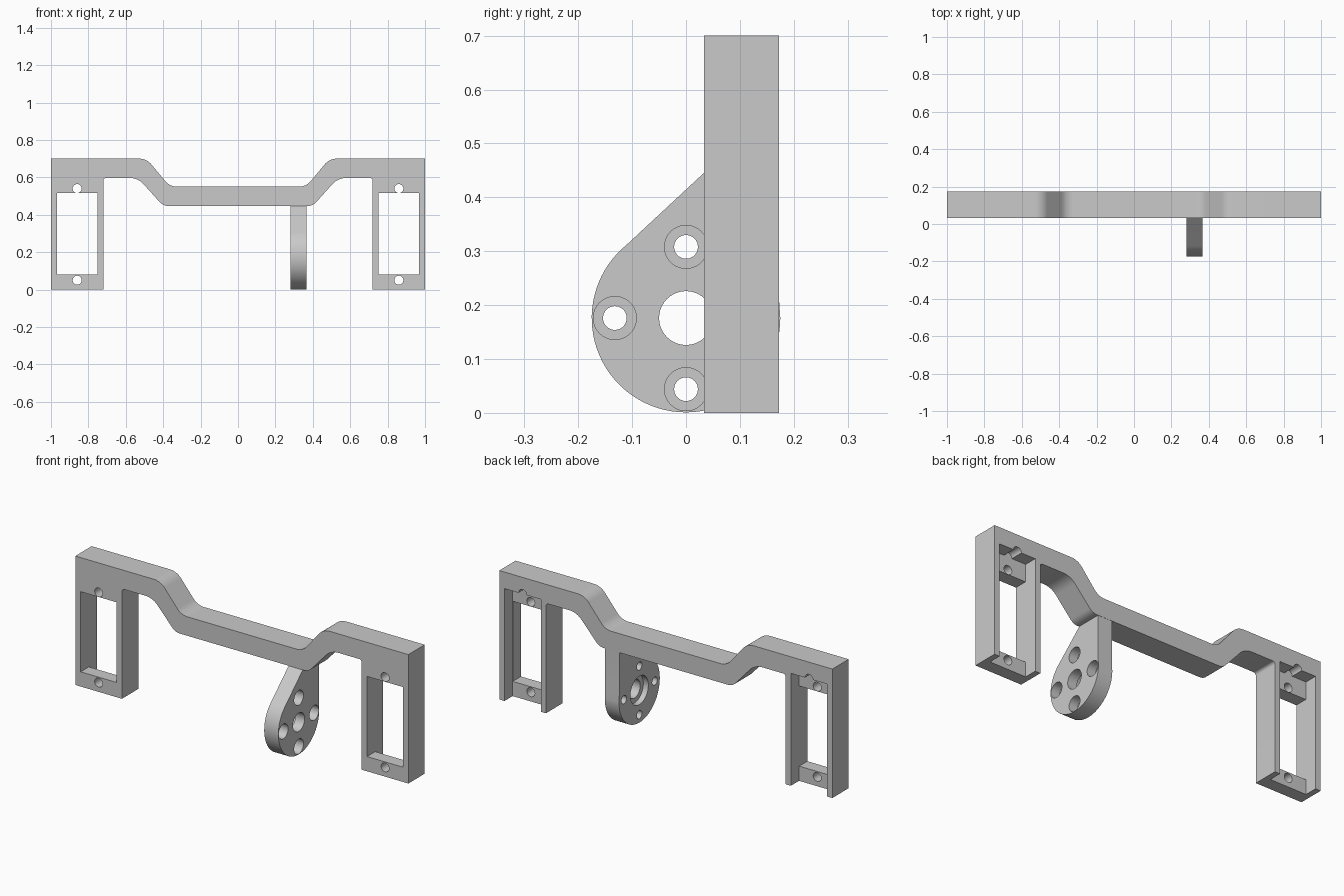
import bpy
import bmesh
from math import cos, sin, tan, radians, pi
from mathutils import Vector, Matrix

if "Cube" in bpy.data.objects:
    bpy.data.objects.remove(bpy.data.objects["Cube"])

grey = bpy.data.materials.new("plain grey")
grey.use_nodes = True
colour = (0.59, 0.59, 0.59, 1)
grey.diffuse_color = colour
grey.node_tree.nodes["Principled BSDF"].inputs["Base Color"].default_value = colour

FRONT, BACK = 0.033, 0.173      # depth of the beam
PLATE = 0.103                   # rear face of the mounting plates


def make_object(name, bm):
    bmesh.ops.recalc_face_normals(bm, faces=bm.faces)
    mesh = bpy.data.meshes.new(name)
    bm.to_mesh(mesh)
    bm.free()
    mesh.materials.append(grey)
    obj = bpy.data.objects.new(name, mesh)
    bpy.context.collection.objects.link(obj)
    return obj


def prism(name, points, offset):
    """Extrude a closed loop of 3D points."""
    bm = bmesh.new()
    face = bm.faces.new([bm.verts.new(p) for p in points])
    out = bmesh.ops.extrude_face_region(bm, geom=[face], use_keep_orig=True)
    moved = [v for v in out["geom"] if isinstance(v, bmesh.types.BMVert)]
    bmesh.ops.translate(bm, verts=moved, vec=offset)
    return make_object(name, bm)


def box(x0, x1, y0, y1, z0, z1):
    loop = [(x0, y0, z0), (x1, y0, z0), (x1, y0, z1), (x0, y0, z1)]
    return prism("cutter", loop, (0, y1 - y0, 0))


def rod(axis, centre, radius, length):
    turn = Matrix.Rotation(pi / 2, 4, 'Y' if axis == 'X' else 'X')
    bm = bmesh.new()
    bmesh.ops.create_cone(bm, cap_ends=True, segments=40, radius1=radius,
                          radius2=radius, depth=length,
                          matrix=Matrix.Translation(centre) @ turn)
    return make_object("cutter", bm)


def cut(obj, cutters):
    bpy.context.view_layer.objects.active = obj
    for cutter in cutters:
        cutter.hide_render = True
        mod = obj.modifiers.new("cut", 'BOOLEAN')
        mod.operation = 'DIFFERENCE'
        mod.solver = 'EXACT'
        mod.object = cutter
        bpy.ops.object.modifier_apply(modifier=mod.name)
        bpy.data.objects.remove(cutter)


def smooth(obj):
    bpy.ops.object.select_all(action='DESELECT')
    obj.select_set(True)
    bpy.context.view_layer.objects.active = obj
    bpy.ops.object.shade_smooth_by_angle(angle=radians(30))


def rounded(corners, steps=8):
    """Round each (x, z, radius) corner of a closed outline."""
    result = []
    for i, (x, z, r) in enumerate(corners):
        p = Vector((x, z))
        if r == 0:
            result.append(p)
            continue
        a = (Vector(corners[i - 1][:2]) - p).normalized()
        b = (Vector(corners[(i + 1) % len(corners)][:2]) - p).normalized()
        half_angle = a.angle(b) / 2
        centre = p + (a + b).normalized() * (r / sin(half_angle))
        start = p + a * (r / tan(half_angle)) - centre
        end = p + b * (r / tan(half_angle)) - centre
        for k in range(steps + 1):
            spoke = start.lerp(end, k / steps).normalized()
            result.append(centre + spoke * r)
    return result


# Beam with both end frames, from one mirrored outline
half = [(0.364, 0.55, 0.08), (0.489, 0.70, 0.085), (1, 0.70, 0), (1, 0, 0),
        (0.72, 0, 0), (0.72, 0.597, 0.015), (0.535, 0.597, 0.10),
        (0.40, 0.447, 0.06)]
outline = rounded(half + [(-x, z, r) for x, z, r in reversed(half)])
beam = prism("beam_with_end_frames", [(p.x, FRONT, p.y) for p in outline],
             (0, BACK - FRONT, 0))

# Windows, rear recesses, cable notches and screw holes in the frames
cutters = []
for side in (-1, 1):
    x = side * 0.86
    cutters += [box(x - 0.108, x + 0.108, -0.1, 0.3, 0.08, 0.515),
                box(x - 0.109, x + 0.109, PLATE, 0.3, -0.1, 0.61),
                rod('Y', (x, PLATE + 0.1, 0.61), 0.024, 0.2)]
    cutters += [rod('Y', (x, 0.1, z), 0.024, 0.4) for z in (0.05, 0.54)]
cut(beam, cutters)
smooth(beam)

# Teardrop bracket hanging under the beam
HUB, RADIUS = 0.176, 0.175
LEFT, RIGHT = 0.28, 0.365
arc = [radians(-231 * k / 56) for k in range(57)]
profile = [(RADIUS * cos(a), HUB + RADIUS * sin(a)) for a in arc]
profile += [(0.034, 0.446), (0.034, 0.47), (0.172, 0.47), (0.172, 0.22)]
bracket = prism("hanging_bracket", [(LEFT, y, z) for y, z in profile],
                (RIGHT - LEFT, 0, 0))

# Centre bore, counterbored from the inner side
cutters = [rod('X', (0.32, 0, HUB), 0.05, 0.3),
           rod('X', (LEFT, 0, HUB), 0.077, 0.06)]
# Ring of four screw holes, counterbored from the outer side
for k in range(4):
    y, z = 0.132 * cos(k * pi / 2), HUB + 0.132 * sin(k * pi / 2)
    cutters += [rod('X', (0.32, y, z), 0.022, 0.3),
                rod('X', (RIGHT, y, z), 0.04, 0.1)]
cut(bracket, cutters)
smooth(bracket)
